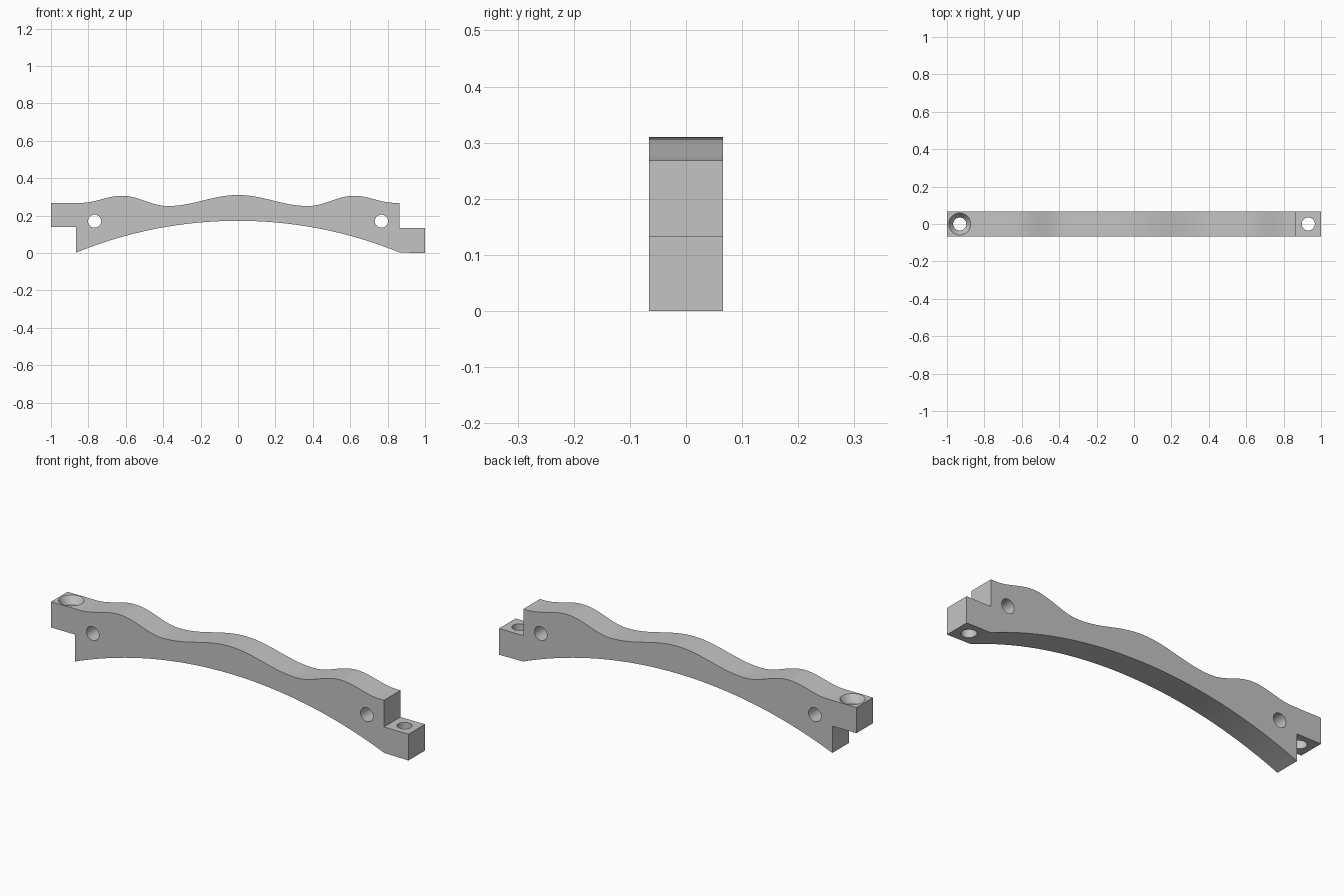
import bpy, bmesh, math

cube = bpy.data.objects.get("Cube")
if cube:
    bpy.data.objects.remove(cube)

HALF_DEPTH = 0.066
HOLE = 0.035

grey = bpy.data.materials.new("plain grey")
grey.use_nodes = True
colour = (0.55, 0.55, 0.55, 1)
grey.diffuse_color = colour
grey.node_tree.nodes["Principled BSDF"].inputs["Base Color"].default_value = colour


def wave(keys, steps=14):
    """Smooth line that levels out at every key point."""
    line = [keys[0]]
    for (x0, z0), (x1, z1) in zip(keys, keys[1:]):
        for i in range(1, steps + 1):
            t = i / steps
            ease = (1 - math.cos(math.pi * t)) / 2
            line.append((x0 + (x1 - x0) * t, z0 + (z1 - z0) * ease))
    return line


def arch(half, foot, crown, steps=48):
    """Circular arc from +half to -half."""
    rise = crown - foot
    radius = (half * half + rise * rise) / (2 * rise)
    sweep = math.asin(half / radius)
    angles = [sweep * (1 - 2 * i / steps) for i in range(steps + 1)]
    return [(radius * math.sin(a), crown - radius + radius * math.cos(a)) for a in angles]


# Handle body: wavy top, arched underside, half-lap tabs at both ends
half_wave = [(0.84, 0.268), (0.62, 0.306), (0.375, 0.251)]
keys = [(-x, z) for x, z in half_wave] + [(0, 0.31)] + half_wave[::-1]
outline = [(-1, 0.268)] + wave(keys)
outline += [(0.863, 0.268), (0.863, 0.133), (1, 0.133), (1, 0)]
outline += arch(0.865, 0.002, 0.172) + [(-0.865, 0.138), (-1, 0.138)]

bm = bmesh.new()
face = bm.faces.new([bm.verts.new((x, -HALF_DEPTH, z)) for x, z in outline])
extruded = bmesh.ops.extrude_face_region(bm, geom=[face])["geom"]
bmesh.ops.translate(bm, vec=(0, 2 * HALF_DEPTH, 0),
                    verts=[g for g in extruded if isinstance(g, bmesh.types.BMVert)])
bmesh.ops.recalc_face_normals(bm, faces=bm.faces)
mesh = bpy.data.meshes.new("arched_bar")
bm.to_mesh(mesh)
bm.free()
bar = bpy.data.objects.new("arched_bar", mesh)
bpy.context.collection.objects.link(bar)
mesh.materials.append(grey)


def drill(name, place, r_low, r_high, length, tilt=0):
    """Cut a round or tapered hole through the bar."""
    bpy.ops.mesh.primitive_cone_add(vertices=40, radius1=r_low, radius2=r_high,
                                    depth=length, location=place, rotation=(tilt, 0, 0))
    cutter = bpy.context.object
    cutter.name = name
    cutter.hide_render = True
    cutter.data.materials.append(grey)
    bpy.context.view_layer.objects.active = bar
    mod = bar.modifiers.new(name, "BOOLEAN")
    mod.operation = "DIFFERENCE"
    mod.solver = "EXACT"
    mod.object = cutter
    bpy.ops.object.modifier_apply(modifier=name)
    bpy.data.objects.remove(cutter)


# Cross holes, tab screw holes and the countersink
for side in (-1, 1):
    drill("cross_hole", (side * 0.767, 0, 0.17), HOLE, HOLE, 0.4, math.pi / 2)
    drill("tab_hole", (side * 0.932, 0, 0.15), HOLE, HOLE, 0.6)
drill("countersink", (-0.932, 0, 0.253), HOLE, 0.062, 0.04)

# Smooth curves, crisp edges
bpy.ops.object.select_all(action="DESELECT")
bar.select_set(True)
bpy.context.view_layer.objects.active = bar
bpy.ops.object.shade_smooth_by_angle(angle=math.radians(25))
